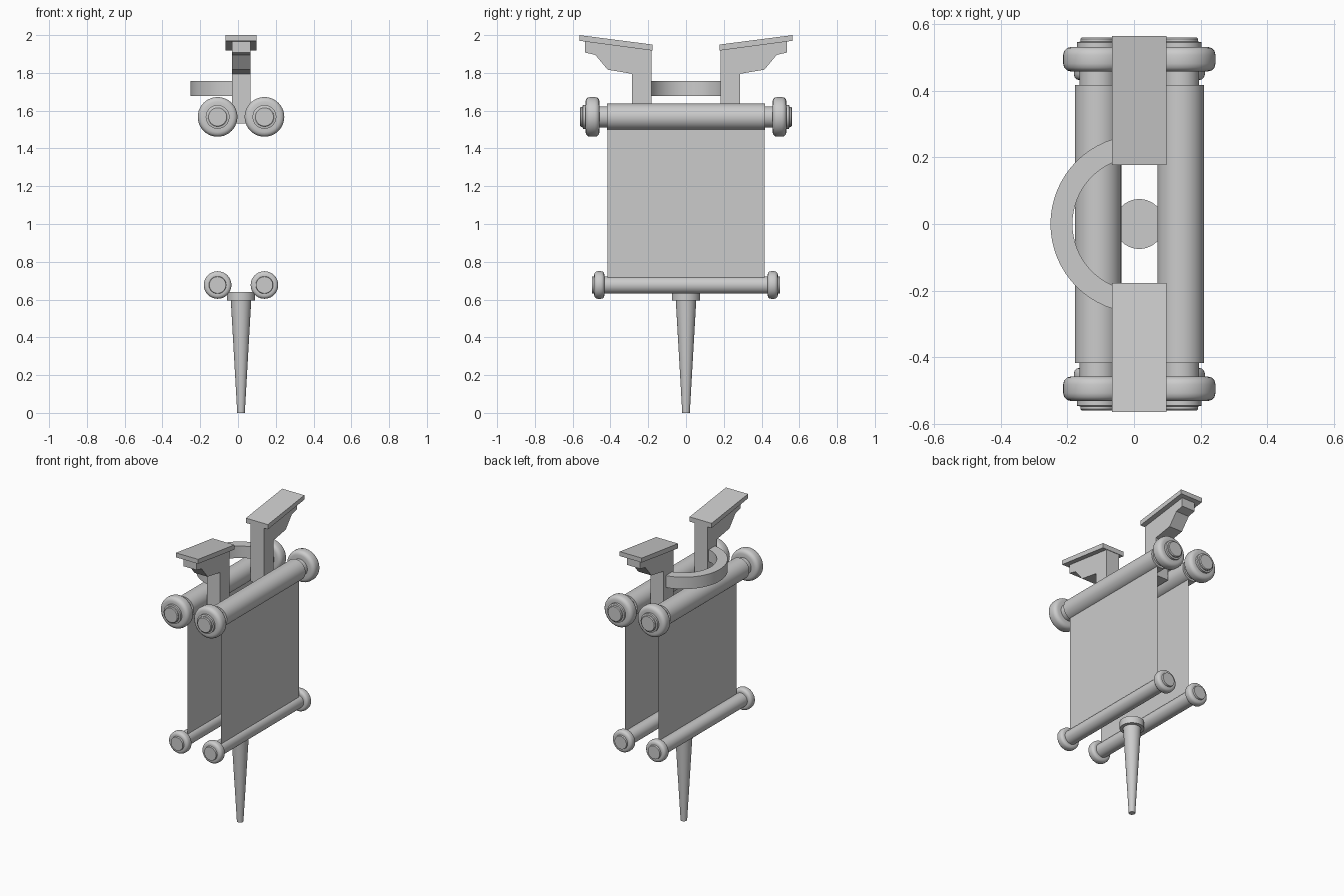
import bpy, bmesh, math

if "Cube" in bpy.data.objects:
    bpy.data.objects.remove(bpy.data.objects["Cube"])

CX = 0.016                 # symmetry plane of the model in x
ROLLER_X = (-0.108, 0.14)  # the two roller columns


def finish(name, bm, angle=None):
    bmesh.ops.recalc_face_normals(bm, faces=bm.faces)
    mesh = bpy.data.meshes.new(name)
    bm.to_mesh(mesh)
    bm.free()
    ob = bpy.data.objects.new(name, mesh)
    bpy.context.collection.objects.link(ob)
    if angle:
        bpy.ops.object.select_all(action='DESELECT')
        bpy.context.view_layer.objects.active = ob
        ob.select_set(True)
        bpy.ops.object.shade_smooth_by_angle(angle=math.radians(angle))
    return ob


def lathe(name, profile, loc, along_y=False, n=40):
    """Revolve (radius, height) points, capping both ends."""
    bm = bmesh.new()
    rings = []
    for r, h in profile:
        ring = []
        for i in range(n):
            a = 2 * math.pi * i / n
            u, v = r * math.cos(a), r * math.sin(a)
            ring.append(bm.verts.new((u, h, v) if along_y else (u, v, h)))
        rings.append(ring)
    for lo, hi in zip(rings, rings[1:]):
        for i in range(n):
            j = (i + 1) % n
            bm.faces.new((lo[i], lo[j], hi[j], hi[i]))
    bm.faces.new(rings[0])
    bm.faces.new(rings[-1])
    ob = finish(name, bm, 35)
    ob.location = loc
    return ob


def extrude(name, points, to3d, offset, angle=None):
    """Extrude a closed 2D outline along an offset vector."""
    bm = bmesh.new()
    face = bm.faces.new([bm.verts.new(to3d(*p)) for p in points])
    new = bmesh.ops.extrude_face_region(bm, geom=[face])['geom']
    bmesh.ops.translate(bm, vec=offset,
                        verts=[g for g in new if isinstance(g, bmesh.types.BMVert)])
    return finish(name, bm, angle)


def wheel(r, y0, y1, bevel):
    """Half profile of a disc with rounded rims."""
    arc = [math.radians(a) for a in (0, 30, 60, 90)]
    inner = [(r - bevel + bevel * math.sin(a), y0 + bevel * (1 - math.cos(a))) for a in arc]
    outer = [(p, y0 + y1 - y) for p, y in reversed(inner)]
    return inner + outer


def mirrored(half):
    return [(r, -y) for r, y in reversed(half)] + half


# Rollers: bar, neck, rounded wheel and stepped end caps
upper = [(0.070, 0.418), (0.056, 0.418), (0.056, 0.458)] + wheel(0.105, 0.458, 0.532, 0.024) + \
        [(0.063, 0.532), (0.063, 0.546), (0.053, 0.548), (0.053, 0.556), (0.048, 0.561)]
lower = [(0.046, 0.432)] + wheel(0.073, 0.432, 0.486, 0.018) + \
        [(0.046, 0.486), (0.044, 0.497)]

for side, x in zip(("left", "right"), ROLLER_X):
    lathe(f"upper_roller_{side}", mirrored(upper), (x, 0, 1.567), True)
    lathe(f"lower_roller_{side}", mirrored(lower), (x, 0, 0.677), True)
    # Thin hanging sheet between the rollers
    bm = bmesh.new()
    px = x + 0.023
    bm.faces.new([bm.verts.new((px, y, z)) for y, z in
                  ((-0.415, 0.68), (0.415, 0.68), (0.415, 1.56), (-0.415, 1.56))])
    finish(f"hanging_sheet_{side}", bm)

# Tapered spike with a collar
lathe("spike", [(0.020, 0), (0.054, 0.594), (0.075, 0.594), (0.075, 0.641)], (CX, 0, 0))

# Stepped brackets with slanted top plates
bracket = [(0.182, 1.533), (0.285, 1.533), (0.285, 1.795), (0.415, 1.817), (0.480, 1.895),
           (0.535, 1.908), (0.535, 1.968), (0.182, 1.922)]
plate = [(0.178, 1.918), (0.565, 1.970), (0.565, 2.0), (0.178, 1.950)]
for side, s in (("front", -1), ("back", 1)):
    extrude(f"bracket_{side}", bracket, lambda y, z: (CX - 0.049, s * y, z), (0.098, 0, 0))
    extrude(f"top_plate_{side}", plate, lambda y, z: (CX - 0.082, s * y, z), (0.164, 0, 0))

# Half ring joining the two brackets
angles = [math.pi / 2 + math.pi * i / 32 for i in range(33)]
ring = [(CX + 0.267 * math.cos(a), 0.267 * math.sin(a)) for a in angles] + \
       [(CX + 0.201 * math.cos(a), 0.201 * math.sin(a)) for a in reversed(angles)]
extrude("half_ring", ring, lambda x, y: (x, y, 1.678), (0, 0, 0.08), 30)
